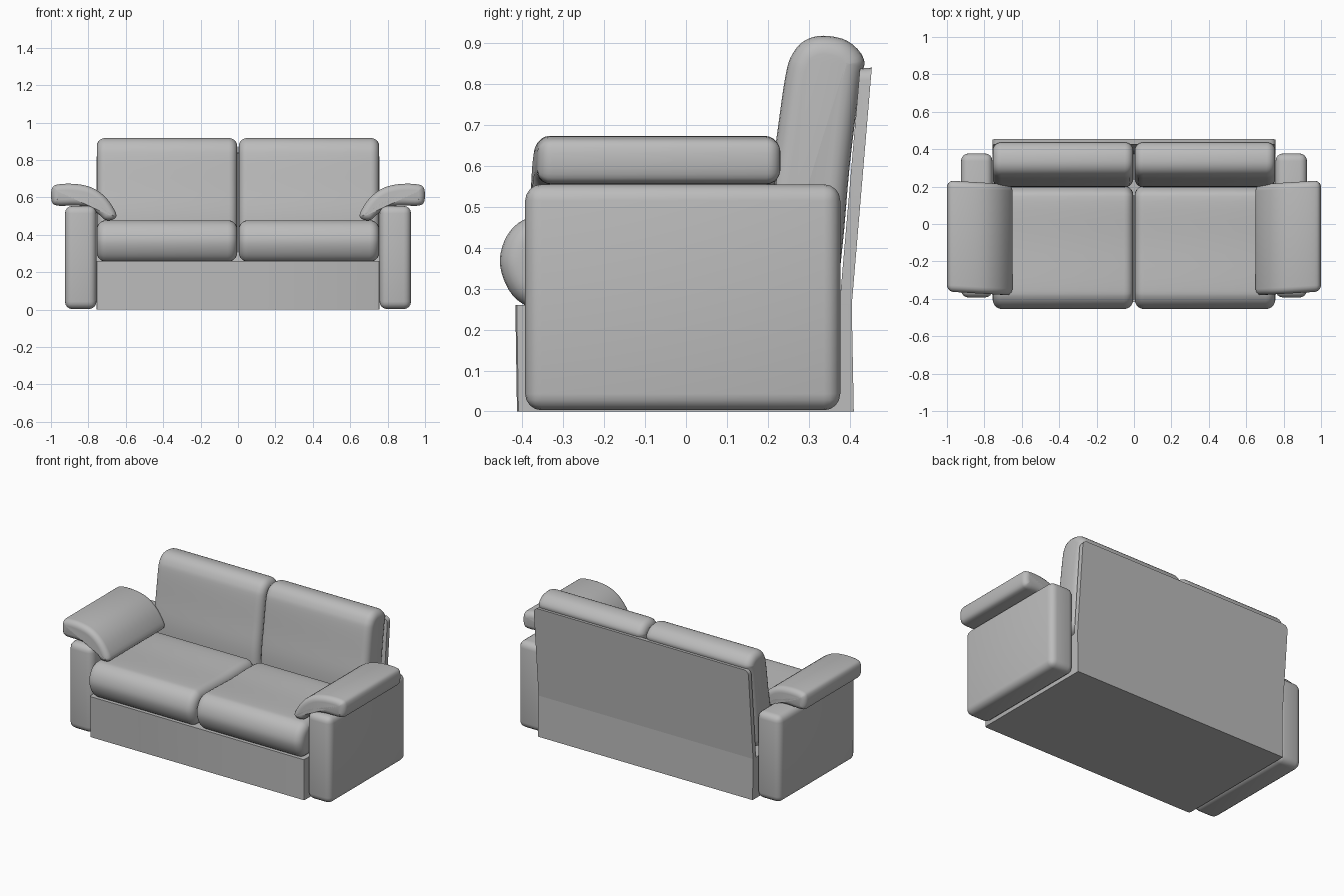
import bpy, bmesh, math
from mathutils import Vector

cube = bpy.data.objects.get("Cube")
if cube:
    bpy.data.objects.remove(cube, do_unlink=True)

fabric = bpy.data.materials.new("grey fabric")
fabric.use_nodes = True
GREY = (0.5, 0.5, 0.5, 1)
fabric.diffuse_color = GREY
fabric.node_tree.nodes["Principled BSDF"].inputs["Base Color"].default_value = GREY


def finish(name, bm, angle=None):
    bmesh.ops.recalc_face_normals(bm, faces=bm.faces)
    mesh = bpy.data.meshes.new(name)
    bm.to_mesh(mesh)
    bm.free()
    mesh.materials.append(fabric)
    obj = bpy.data.objects.new(name, mesh)
    bpy.context.collection.objects.link(obj)
    if angle:
        bpy.ops.object.select_all(action='DESELECT')
        obj.select_set(True)
        bpy.context.view_layer.objects.active = obj
        bpy.ops.object.shade_smooth_by_angle(angle=math.radians(angle))
    return obj


def smooth_loop(points, steps=4):
    """Closed Catmull-Rom curve through a few profile points."""
    p = [Vector(q) for q in points]
    n = len(p)
    out = []
    for i in range(n):
        a, b, c, d = p[i - 1], p[i], p[(i + 1) % n], p[(i + 2) % n]
        for s in range(steps):
            t = s / steps
            out.append(b + (c - a) * t / 2 + (2 * a - 5 * b + 4 * c - d) * t**2 / 2
                       + (3 * b - a - 3 * c + d) * t**3 / 2)
    return out


def padded(name, profile, lo, hi, radius, place, steps=5):
    """Sweep a clockwise profile from lo to hi with softly rounded ends."""
    loop = smooth_loop(profile)
    n = len(loop)
    normals = []
    for i in range(n):
        t = (loop[(i + 1) % n] - loop[i - 1]).normalized()
        normals.append(Vector((t.y, -t.x)))      # points inward
    arc = [math.pi / 2 * k / steps for k in range(steps + 1)]
    stations = [(lo + radius * (1 - math.sin(a)), radius * (1 - math.cos(a)))
                for a in reversed(arc)]
    stations += [(lo + hi - t, d) for t, d in reversed(stations)]
    bm = bmesh.new()
    rings = [[bm.verts.new(place(t, q + m * d)) for q, m in zip(loop, normals)]
             for t, d in stations]
    for r, s in zip(rings, rings[1:]):
        for i in range(n):
            j = (i + 1) % n
            bm.faces.new((r[i], r[j], s[j], s[i]))
    bm.faces.new(rings[0])
    bm.faces.new(rings[-1])
    return finish(name, bm, 50)


def prism(name, profile, half_width, pick, radius, segments):
    """Extrude a side profile across x and bevel the picked edges."""
    bm = bmesh.new()
    a, b = [[bm.verts.new((x, y, z)) for y, z in profile]
            for x in (-half_width, half_width)]
    bm.faces.new(a)
    bm.faces.new(b)
    n = len(a)
    for i in range(n):
        j = (i + 1) % n
        bm.faces.new((a[i], a[j], b[j], b[i]))
    edges = [e for e in bm.edges if pick(*[v.co for v in e.verts])]
    bmesh.ops.bevel(bm, geom=edges, offset=radius, segments=segments,
                    profile=0.5, affect='EDGES')
    return finish(name, bm, 30)


# Plinth and leaning back panel
prism("base", [(-0.413, 0), (-0.417, 0.26), (0.405, 0.26), (0.41, 0)], 0.757,
      lambda p, q: p.x == q.x and p.y < -0.4 and q.y < -0.4, 0.012, 2)
prism("back_panel", [(0.375, 0.26), (0.425, 0.838), (0.454, 0.84), (0.405, 0.26)],
      0.757, lambda p, q: p.x == q.x and p.z > 0.8 and q.z > 0.8, 0.03, 4)

# Side profiles (y, z) of the cushions, front view profile (x, z) of the arm pad
seat = [(-0.455, 0.37), (-0.437, 0.43), (-0.395, 0.469), (-0.33, 0.478),
        (-0.1, 0.472), (0.12, 0.474), (0.18, 0.45), (0.205, 0.37),
        (0.18, 0.28), (0.12, 0.258), (-0.1, 0.26), (-0.35, 0.256),
        (-0.405, 0.267), (-0.44, 0.31)]
back = [(0.2, 0.34), (0.198, 0.5), (0.22, 0.66), (0.243, 0.82), (0.26, 0.873),
        (0.29, 0.906), (0.335, 0.918), (0.395, 0.905), (0.435, 0.86),
        (0.425, 0.8), (0.4, 0.6), (0.382, 0.4), (0.365, 0.325),
        (0.29, 0.295), (0.225, 0.305)]
rest = [(0.652, 0.515), (0.705, 0.598), (0.78, 0.652), (0.87, 0.672),
        (0.965, 0.669), (0.996, 0.645), (0.996, 0.58), (0.965, 0.556),
        (0.87, 0.557), (0.8, 0.547), (0.745, 0.51), (0.71, 0.48), (0.665, 0.483)]

for side, s in (("left", 1), ("right", -1)):
    across = lambda t, q: (s * t, q.x, q.y)
    padded(side + "_seat_cushion", seat, 0.004, 0.755, 0.05, across)
    padded(side + "_back_cushion", back, 0.004, 0.755, 0.045, across)
    # Arm pad, its back end slightly longer on the outside
    padded(side + "_arm_pad", rest, -0.372, 0.222, 0.035,
           lambda t, q: (s * q.x, t + 0.06 * (q.x - 0.82), q.y))

    # Arm block with rounded edges
    bm = bmesh.new()
    bmesh.ops.create_cube(bm, size=1)
    for v in bm.verts:
        v.co = (s * 0.841 + v.co.x * 0.168, -0.008 + v.co.y * 0.77,
                0.279 + v.co.z * 0.552)
    bmesh.ops.bevel(bm, geom=bm.edges[:], offset=0.04, segments=4,
                    profile=0.5, affect='EDGES')
    finish(side + "_arm", bm, 40)
